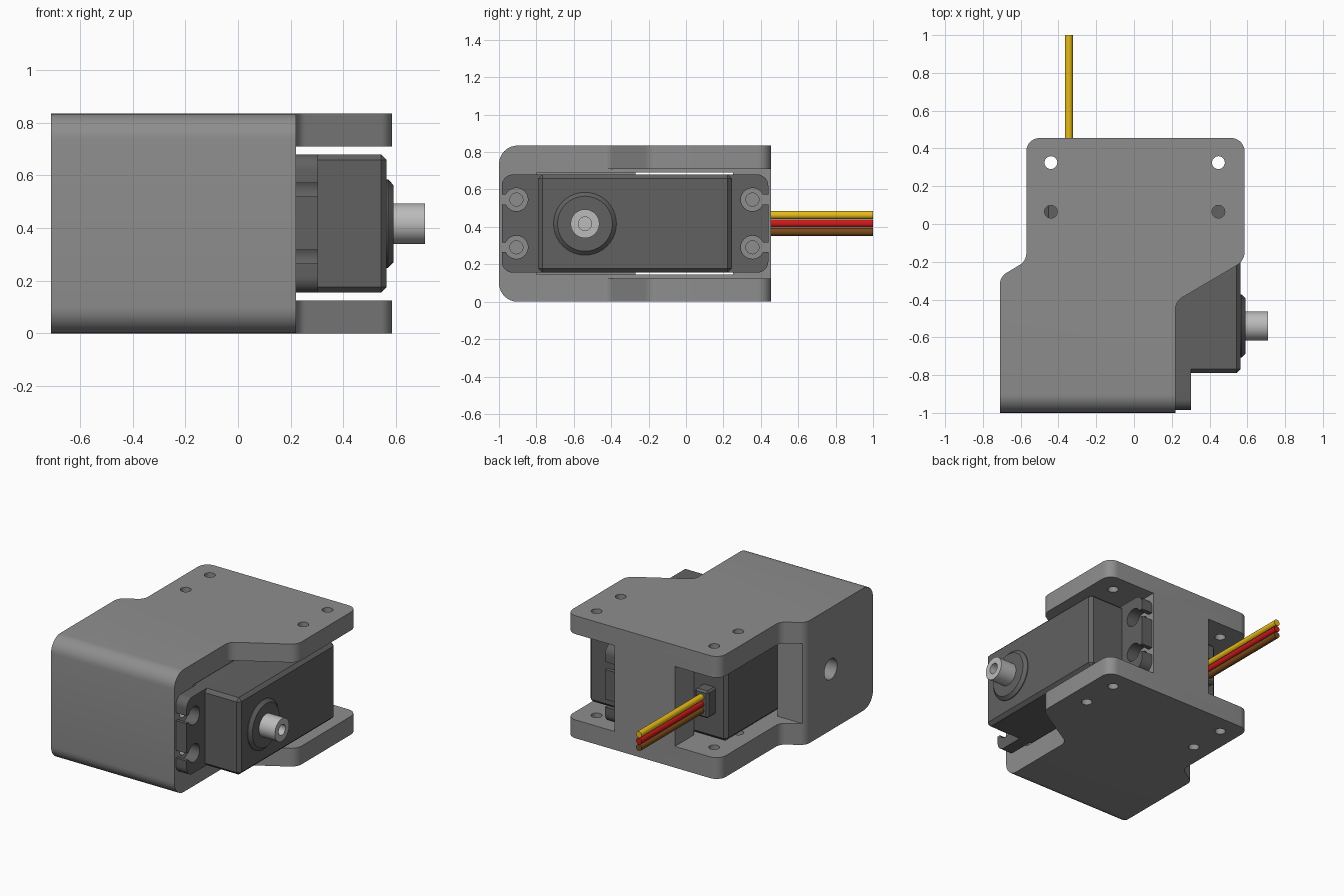
import bpy, bmesh
from math import pi, radians, tan
from mathutils import Vector

if "Cube" in bpy.data.objects:
    bpy.data.objects.remove(bpy.data.objects["Cube"])

H, MID = 0.835, 0.417


def mat(name, col):
    m = bpy.data.materials.new(name)
    m.diffuse_color = (*col, 1)
    m.use_nodes = True
    m.node_tree.nodes["Principled BSDF"].inputs["Base Color"].default_value = m.diffuse_color
    return m


def finish(name, bm, m=None):
    bmesh.ops.recalc_face_normals(bm, faces=bm.faces)
    me = bpy.data.meshes.new(name)
    bm.to_mesh(me)
    bm.free()
    ob = bpy.data.objects.new(name, me)
    bpy.context.collection.objects.link(ob)
    if m:
        me.materials.append(m)
    return ob


def rounded(corners, n=8):
    """Fillet each (u, v, radius) corner of a polygon."""
    out = []
    for i, (u, v, r) in enumerate(corners):
        p = Vector((u, v))
        if r == 0:
            out.append(p)
            continue
        a = (Vector(corners[i - 1][:2]) - p).normalized()
        b = (Vector(corners[(i + 1) % len(corners)][:2]) - p).normalized()
        t = r / tan(a.angle(b) / 2)
        c = p + (a + b).normalized() * (r * r + t * t) ** 0.5
        s, e = (p + a * t - c).normalized(), (p + b * t - c).normalized()
        out += [c + s.slerp(e, k / n).normalized() * r for k in range(n + 1)]
    return out


def prism(name, pts, axis, lo, hi, m=None, hook=None):
    """Extrude a 2D outline along x (outline y,z) or z (outline x,y)."""
    bm = bmesh.new()
    place = (lambda p: (lo, p[0], p[1])) if axis == 'x' else (lambda p: (p[0], p[1], lo))
    f = bm.faces.new([bm.verts.new(place(p)) for p in pts])
    ex = bmesh.ops.extrude_face_region(bm, geom=[f])
    d = (hi - lo, 0, 0) if axis == 'x' else (0, 0, hi - lo)
    bmesh.ops.translate(bm, vec=d, verts=[v for v in ex['geom'] if isinstance(v, bmesh.types.BMVert)])
    if hook:
        hook(bm)
    return finish(name, bm, m)


def box(name, x, y, z, m=None, bevel=0):
    bm = bmesh.new()
    bmesh.ops.create_cube(bm, size=1)
    for v in bm.verts:
        v.co = [(a + b) / 2 + c * (b - a) for c, (a, b) in zip(v.co, (x, y, z))]
    if bevel:
        bmesh.ops.bevel(bm, geom=bm.edges[:], offset=bevel, segments=1, affect='EDGES')
    return finish(name, bm, m)


def lathe(name, prof, axis, cent, m=None, steps=40):
    """Revolve (position, radius) points about an axis parallel to x, y or z."""
    bm = bmesh.new()
    k = 'xyz'.index(axis)
    ax = Vector([float(i == k) for i in range(3)])
    side = Vector([float(i == (k + 1) % 3) for i in range(3)])
    vs = [bm.verts.new(Vector(cent) + ax * t + side * r) for t, r in prof]
    es = [bm.edges.new(p) for p in zip(vs, vs[1:])]
    bmesh.ops.spin(bm, geom=vs + es, cent=cent, axis=ax, angle=2 * pi, steps=steps)
    bmesh.ops.remove_doubles(bm, verts=bm.verts[:], dist=1e-4)
    return finish(name, bm, m)


def rod(name, axis, cent, r, lo, hi, m=None, steps=24):
    return lathe(name, [(lo, 0), (lo, r), (hi, r), (hi, 0)], axis, cent, m, steps)


def cut(ob, *cutters):
    for c in cutters:
        c.hide_render = True
        mod = ob.modifiers.new('cut', 'BOOLEAN')
        mod.operation, mod.solver, mod.object = 'DIFFERENCE', 'EXACT', c
        bpy.context.view_layer.objects.active = ob
        bpy.ops.object.modifier_apply(modifier=mod.name)
        bpy.data.objects.remove(c)


bracket_grey = mat('bracket_grey', (0.27, 0.27, 0.27))
case_grey = mat('case_grey', (0.12, 0.12, 0.12))
shaft_grey = mat('shaft_grey', (0.5, 0.5, 0.5))


# Bracket: plan outline, rounded along its front edges
def round_front(bm):
    es = [e for e in bm.edges if all(abs(v.co.y + 1) < 1e-4 for v in e.verts)
          and abs(e.verts[0].co.z - e.verts[1].co.z) < 1e-4]
    bmesh.ops.bevel(bm, geom=es, offset=0.1, segments=8, profile=0.5, affect='EDGES')


outline = rounded([(-.71, -1, 0), (.22, -1, 0), (.22, -.41, .07), (.585, -.195, .08),
                   (.585, .455, .07), (-.57, .455, .07), (-.57, -.195, .07), (-.71, -.28, .07)])
bracket = prism('bracket', outline, 'z', 0, H, bracket_grey, round_front)

# Side recess, motor cavity, rear cable opening, shaft-side hole
cut(bracket,
    box('recess', (.221, 1), (-.6, 1), (.125, .71)),
    box('cavity', (-.5, .4), (-.8, .25), (.145, .69)),
    box('opening', (-1, -.235), (-.27, 1), (.145, .69)),
    rod('wall_hole', 'x', (0, -.545, MID), .07, -1, -.3))
# Mounting holes through the plates
cut(bracket, *[rod('plate_hole', 'z', (x, y, 0), .034, -.2, 1.1)
               for x in (-.44, .447) for y in (.065, .325)])
# Screw holes behind the motor ears
SCREWS = [(y, z) for y in (-.907, .355) for z in (.291, .546)]
cut(bracket, *[rod('pilot', 'x', (0, y, z), .035, 0, .4) for y, z in SCREWS])

# Motor case and its mounting flange
box('motor_case', (-.475, .565), (-.79, .245), (.155, .68), case_grey, .022)
flange = prism('motor_flange', rounded([(-.985, .155, .06), (.44, .155, .06), (.44, .68, .06), (-.985, .68, .06)]),
               'x', .221, .303, case_grey)
for y, z in SCREWS:
    end = (-1.1, y) if y < 0 else (y, .6)
    cut(flange, rod('ear_hole', 'x', (0, y, z), .062, .1, .5),
        box('ear_slot', (.1, .5), end, (z - .026, z + .026)))

# Bearing boss and hollow output shaft
C = (0, -.54, MID)
lathe('shaft_boss', [(.55, 0), (.55, .168), (.57, .168), (.59, .147), (.59, 0)], 'x', C, case_grey)
lathe('output_shaft', [(.58, 0), (.58, .077), (.71, .077), (.71, .036), (.61, .036), (.61, 0)],
      'x', C, shaft_grey)

# Cable grommet and three wires
box('cable_grommet', (-.395, -.295), (.23, .33), (.325, .51), case_grey, .012)
for name, z, col in (('yellow', .463, (.8, .5, .01)), ('red', .418, (.6, .01, .01)), ('brown', .373, (.2, .07, .01))):
    rod(name + '_wire', 'y', (-.345, 0, z), .0215, .3, 1, mat(name, col), 20)

# Smooth curved faces, keep hard edges
for ob in bpy.data.objects:
    bpy.ops.object.select_all(action='DESELECT')
    ob.select_set(True)
    bpy.context.view_layer.objects.active = ob
    bpy.ops.object.shade_smooth_by_angle(angle=radians(30))
